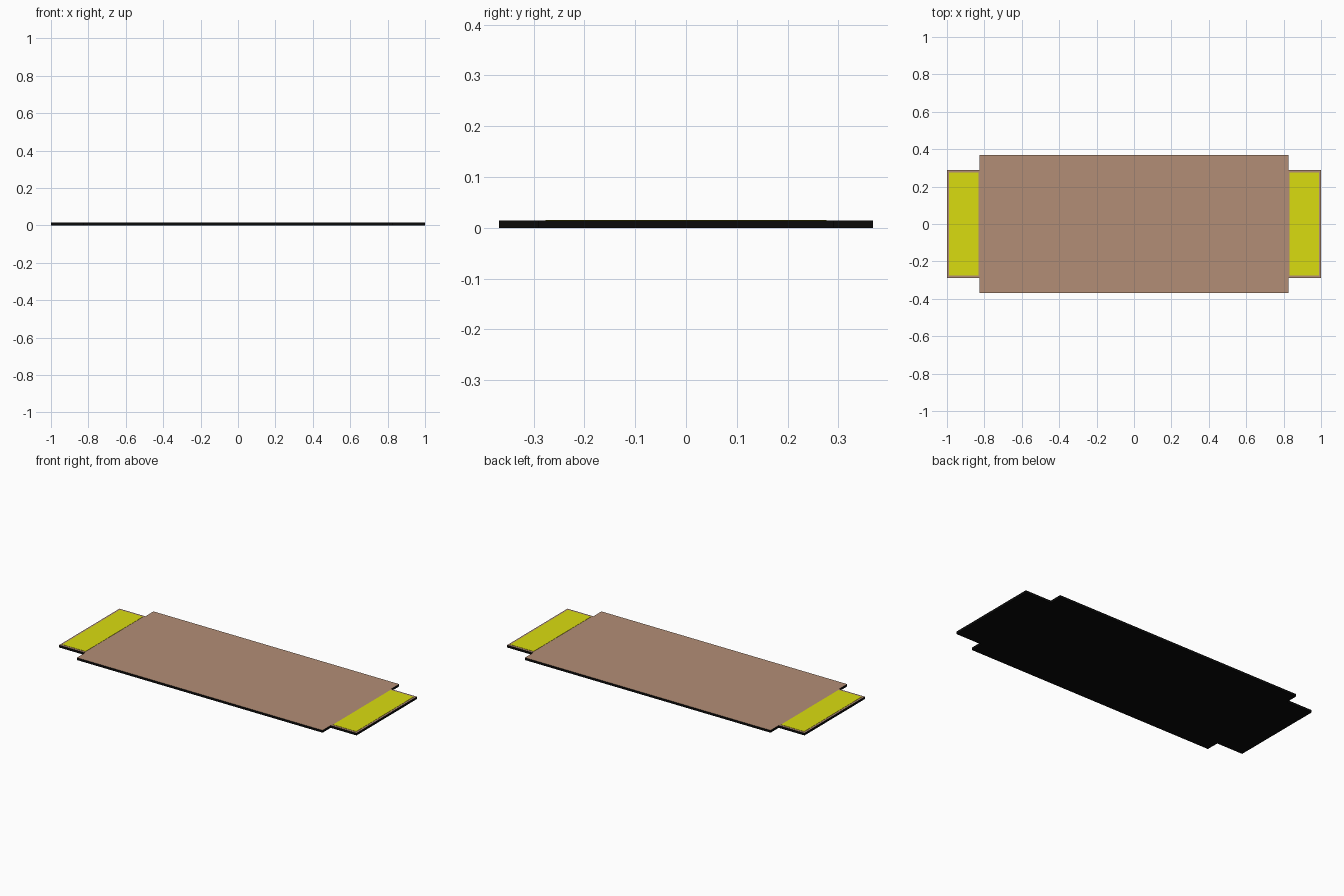
import bpy, bmesh

if "Cube" in bpy.data.objects:
    bpy.data.objects.remove(bpy.data.objects["Cube"])


def material(name, color):
    m = bpy.data.materials.new(name)
    m.diffuse_color = (*color, 1)
    m.use_nodes = True
    m.node_tree.nodes["Principled BSDF"].inputs["Base Color"].default_value = m.diffuse_color
    return m


def slab(name, outline, z0, z1, top_mat, side_mat, open_bottom=False):
    """Extrude a flat outline upward; the top face gets its own material."""
    bm = bmesh.new()
    base = bm.faces.new([bm.verts.new((x, y, z0)) for x, y in outline])
    ext = bmesh.ops.extrude_face_region(bm, geom=[base], use_keep_orig=True)
    top = [g for g in ext["geom"] if isinstance(g, bmesh.types.BMVert)]
    bmesh.ops.translate(bm, verts=top, vec=(0, 0, z1 - z0))
    bmesh.ops.recalc_face_normals(bm, faces=bm.faces)
    for f in bm.faces:
        f.material_index = 0 if f.normal.z > 0.5 else 1
    if open_bottom:
        bmesh.ops.delete(bm, geom=[f for f in bm.faces if f.normal.z < -0.5],
                         context='FACES_ONLY')
    me = bpy.data.meshes.new(name)
    bm.to_mesh(me)
    bm.free()
    me.materials.append(top_mat)
    me.materials.append(side_mat)
    ob = bpy.data.objects.new(name, me)
    bpy.context.collection.objects.link(ob)
    return ob


tan = material("tan_surface", (0.45, 0.27, 0.18))
black = material("black_backing", (0.003, 0.003, 0.003))
yellow = material("yellow_panel", (0.70, 0.72, 0.005))

# Mat with narrower tabs at both ends
BX, BY, TX, TY = 0.826, 0.368, 1.0, 0.29
quarter = [(TX, TY), (BX, TY), (BX, BY)]
upper = quarter + [(-x, y) for x, y in reversed(quarter)]
outline = upper + [(x, -y) for x, y in reversed(upper)]
slab("mat", outline, 0, 0.0143, tan, black)

# Yellow panels on the tabs
for side, s in (("left", -1), ("right", 1)):
    a, b = sorted((s * 0.832, s * 0.988))
    slab(side + "_end_panel", [(a, -0.276), (b, -0.276), (b, 0.276), (a, 0.276)],
         0.0143, 0.0158, yellow, yellow, open_bottom=True)
